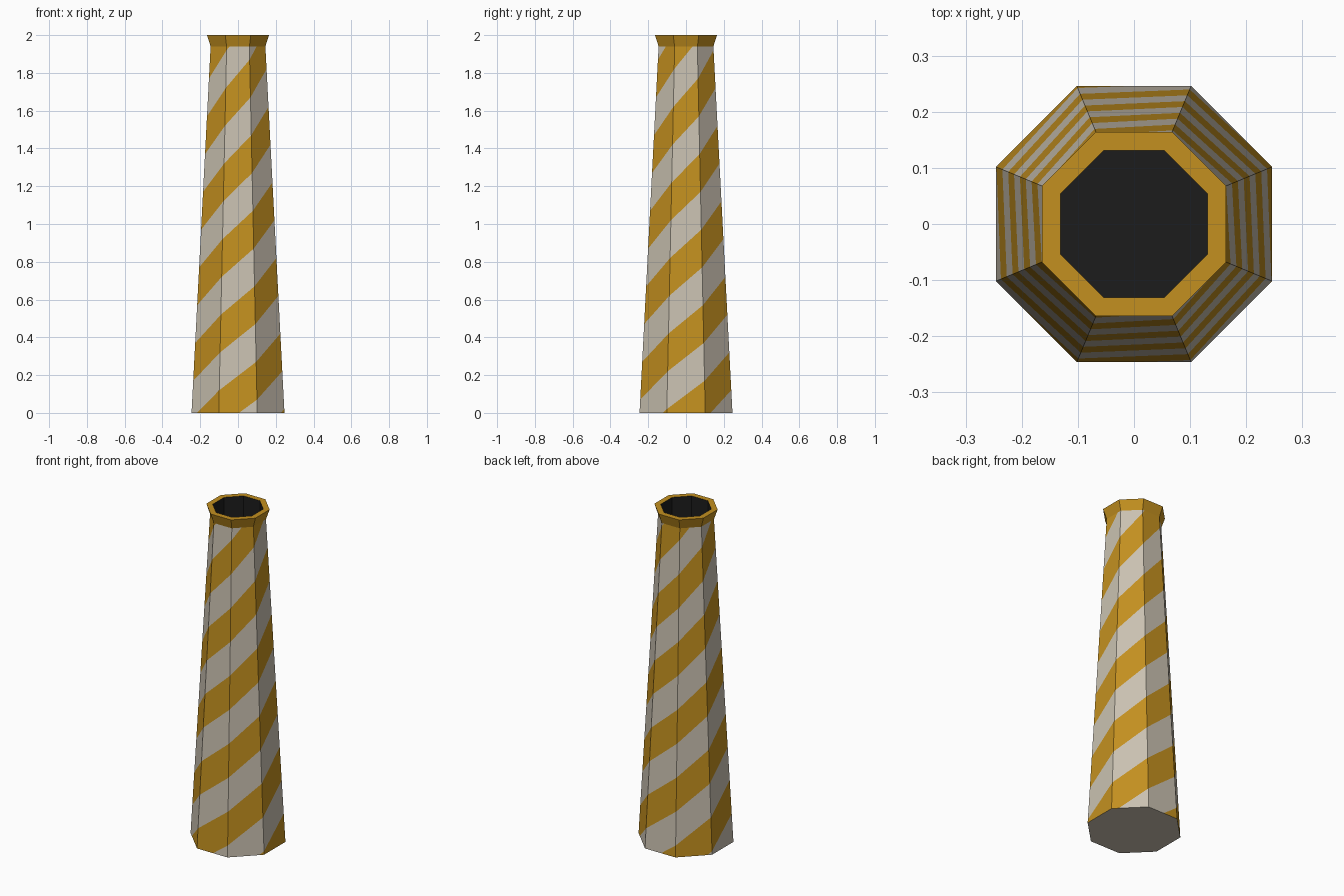
import bpy, bmesh, math
from mathutils import Vector

SIDES = 8
STEP = 2 * math.pi / SIDES
HALF = STEP / 2
SHAFT_TOP, TOP = 1.94, 2.0
BASE_R, NECK_R, LIP_R, HOLE_R = 0.246, 0.145, 0.164, 0.131   # centre to flat side
PITCH = 0.4            # height between stripes
STARTS = 3             # stripes winding around the shaft
SHIFT = 0.8

cube = bpy.data.objects.get("Cube")
if cube:
    bpy.data.objects.remove(cube, do_unlink=True)


def material(name, r, g, b):
    m = bpy.data.materials.new(name)
    m.use_nodes = True
    m.diffuse_color = (r, g, b, 1)
    bsdf = next(n for n in m.node_tree.nodes if n.type == 'BSDF_PRINCIPLED')
    bsdf.inputs["Base Color"].default_value = (r, g, b, 1)
    return m


gold = material("gold", 0.55, 0.28, 0.014)
grey = material("warm_grey", 0.59, 0.535, 0.44)
dark = material("dark_inside", 0.012, 0.012, 0.012)


def corner(i, radius, z):
    """Corner at the start of side i; side 0 faces the front."""
    a = -math.pi / 2 + STEP * i - HALF
    r = radius / math.cos(HALF)
    return Vector((r * math.cos(a), r * math.sin(a), z))


def rings(bm, profile, materials):
    """Join octagonal rings along a profile, one material per band."""
    loops = [[bm.verts.new(corner(i, r, z)) for i in range(SIDES)] for r, z in profile]
    for lo, hi, mat in zip(loops, loops[1:], materials):
        for i in range(SIDES):
            j = (i + 1) % SIDES
            bm.faces.new((lo[i], lo[j], hi[j], hi[i])).material_index = mat
    return loops


def finish(bm, name, mats):
    mesh = bpy.data.meshes.new(name)
    for m in mats:
        mesh.materials.append(m)
    bm.to_mesh(mesh)
    bm.free()
    bpy.context.collection.objects.link(bpy.data.objects.new(name, mesh))


def shaft_radius(z):
    return BASE_R + (NECK_R - BASE_R) * z / SHAFT_TOP


# Tapered shaft with a closed base
bm = bmesh.new()
loops = rings(bm, [(BASE_R, 0), (NECK_R, SHAFT_TOP)], [0])
bm.faces.new(list(reversed(loops[0])))
bm.normal_update()

# Cut spiral stripes into every side and colour them
turn = STARTS / SIDES
for i in range(SIDES):
    a = -math.pi / 2 + STEP * i
    out = Vector((math.cos(a), math.sin(a), 0))
    along = Vector((-math.sin(a), math.cos(a), 0))

    def side_faces():
        return [f for f in bm.faces if f.normal.dot(out) > 0.9]

    normal = side_faces()[0].normal.copy()
    for m in range(-16, 9):
        z0 = PITCH * ((i + SHIFT) * turn - m / 2)
        z1 = z0 + PITCH * turn
        if z1 <= 0 or z0 >= SHAFT_TOP:
            continue
        p0 = corner(i, shaft_radius(z0), z0)
        p1 = corner(i + 1, shaft_radius(z1), z1)
        faces = side_faces()
        geom = set(faces)
        for f in faces:
            geom.update(f.edges)
            geom.update(f.verts)
        bmesh.ops.bisect_plane(bm, geom=list(geom), dist=1e-5, plane_co=p0,
                               plane_no=(p1 - p0).cross(normal).normalized())
        bm.normal_update()
    for f in side_faces():
        c = f.calc_center_median()
        s = i + 0.5 + c.dot(along) / (2 * shaft_radius(c.z) * math.tan(HALF))
        phase = (s + SHIFT) * turn - c.z / PITCH
        f.material_index = 1 if phase % 1 < 0.5 else 0
finish(bm, "striped_shaft", [grey, gold])

# Flared rim with a dark hollow
bm = bmesh.new()
loops = rings(bm, [(NECK_R, SHAFT_TOP), (LIP_R, TOP), (HOLE_R, TOP), (HOLE_R, TOP - 0.3)],
              [0, 0, 1])
bm.faces.new(loops[-1]).material_index = 1
bm.normal_update()
finish(bm, "flared_rim", [gold, dark])
